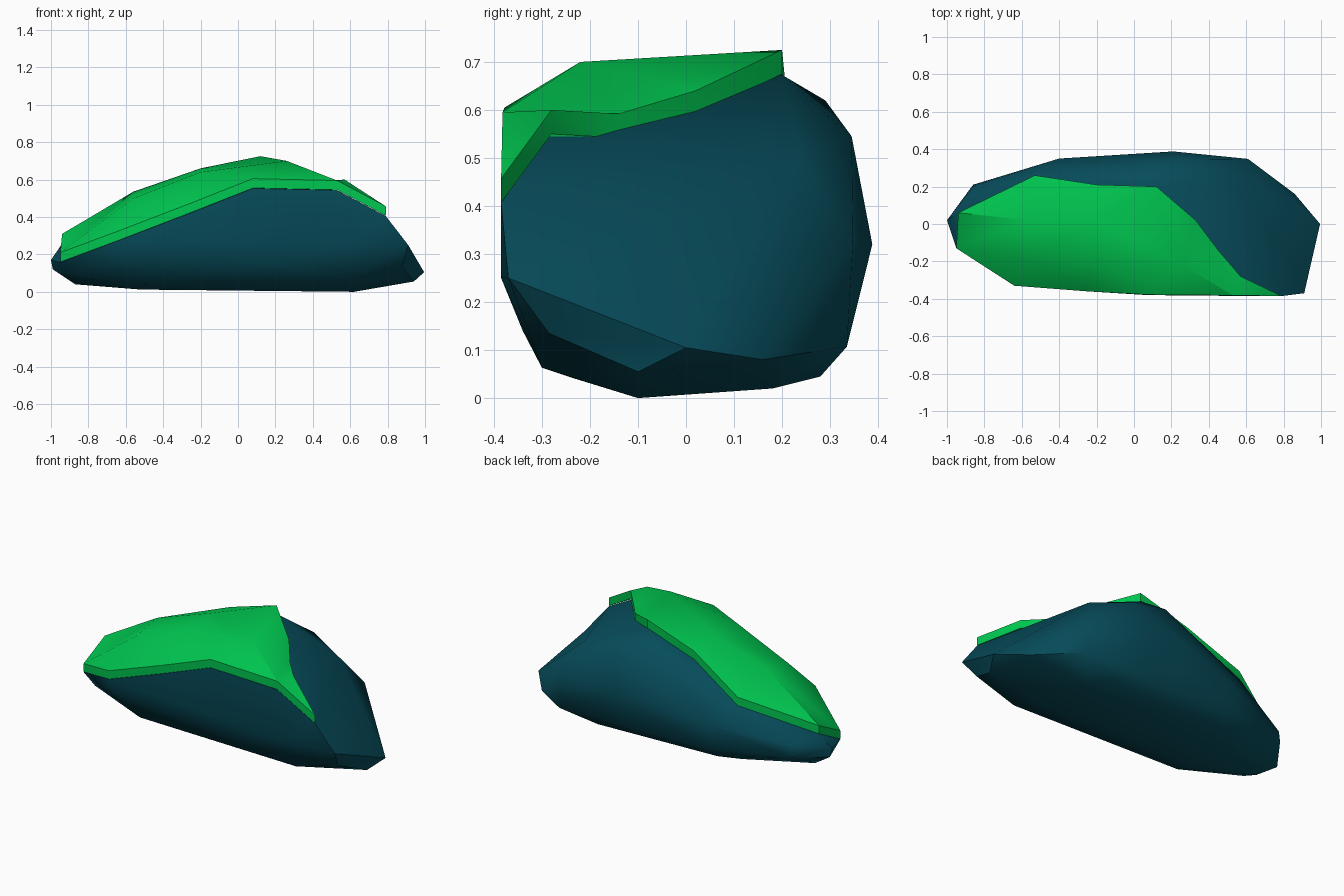
import bpy, bmesh, math
from mathutils import Vector
from mathutils.geometry import delaunay_2d_cdt

if "Cube" in bpy.data.objects:
    bpy.data.objects.remove(bpy.data.objects["Cube"])


def material(name, rgb):
    m = bpy.data.materials.new(name)
    m.diffuse_color = (*rgb, 1)
    m.use_nodes = True
    m.node_tree.nodes["Principled BSDF"].inputs["Base Color"].default_value = m.diffuse_color
    return m


def add_object(name, bm, mat, angle):
    bmesh.ops.recalc_face_normals(bm, faces=bm.faces)
    mesh = bpy.data.meshes.new(name)
    bm.to_mesh(mesh)
    bm.free()
    mesh.materials.append(mat)
    ob = bpy.data.objects.new(name, mesh)
    bpy.context.collection.objects.link(ob)
    bpy.ops.object.select_all(action='DESELECT')
    ob.select_set(True)
    bpy.context.view_layer.objects.active = ob
    bpy.ops.object.shade_smooth_by_angle(angle=math.radians(angle))
    return ob


# Moss outline (counter-clockwise from the front left) and crest points
rim = [(-.95, -.13, .21), (-.64, -.33, .325), (-.25, -.36, .475), (.08, -.378, .605),
       (.53, -.382, .595), (.79, -.385, .457), (.57, -.28, .60), (.45, -.14, .592),
       (.33, .02, .64), (.12, .20, .725), (-.20, .21, .625), (-.53, .26, .45),
       (-.94, .06, .31)]
crest = [(-.56, .02, .535), (-.56, -.18, .50), (-.20, .02, .66), (-.20, -.20, .64),
         (.26, -.22, .70)]

# Moss layer: triangulated top sheet with a short skirt
pts = rim + crest
n = len(rim)
edges = [(i, (i + 1) % n) for i in range(n)]
co, _, tris, _, _, _ = delaunay_2d_cdt([Vector(p[:2]) for p in pts], edges, [], 1, 1e-5)
bm = bmesh.new()
verts = []
for c in co:
    z = min(pts, key=lambda p: (p[0] - c.x) ** 2 + (p[1] - c.y) ** 2)[2]
    verts.append(bm.verts.new((c.x, c.y, z)))
for t in tris:
    bm.faces.new([verts[i] for i in t])
low = bmesh.ops.extrude_face_region(bm, geom=bm.faces[:], use_keep_orig=True)
for v in low['geom']:
    if isinstance(v, bmesh.types.BMVert):
        v.co.z -= .05
add_object("moss_layer", bm, material("moss green", (0, .57, .08)), 38)

# Boulder: hull around its corner points, with a seat under the moss
corners = [
    # underside
    (.62, -.10, 0), (-.52, -.10, .012), (-.50, .18, .035), (.50, .18, .02),
    (.40, .28, .045), (-.40, .27, .06), (-.87, 0, .04), (.60, -.30, .063),
    (-.50, -.23, .04), (.94, -.10, .055),
    # front
    (.07, -.38, .26), (.60, -.385, .25), (-.64, -.32, .20), (.20, -.34, .14),
    (-.88, -.12, .09),
    # right end
    (.91, -.37, .25), (.995, 0, .105), (.86, .16, .08),
    # back
    (.62, .335, .107), (.61, .348, .33), (.21, .388, .32), (.21, .335, .107),
    (.27, .345, .545), (.02, .29, .62), (-.40, .35, .28), (-.40, .33, .12),
    # left end
    (-1, .02, .17), (-.99, .03, .12), (-.86, .21, .15), (-.86, .20, .22)]
seat = [(x, y, z - .052) for i, (x, y, z) in enumerate(rim) if i not in (6, 7)]
# Chipped spots: hull corner, then where it is pushed in to
chips = [((.91, -.25, .285), (.86, -.25, .285)), ((.95, -.29, .135), (.875, -.285, .135)),
         ((.52, .235, .57), (.52, .235, .50))]
bm = bmesh.new()
for p in corners + seat:
    bm.verts.new(p)
moved = [(bm.verts.new(a), b) for a, b in chips]
bmesh.ops.convex_hull(bm, input=bm.verts[:])
for v, b in moved:
    v.co = b
loose = [v for v in bm.verts if not v.link_faces]
bmesh.ops.delete(bm, geom=loose, context='VERTS')
add_object("boulder", bm, material("dark teal stone", (.002, .072, .104)), 38)
